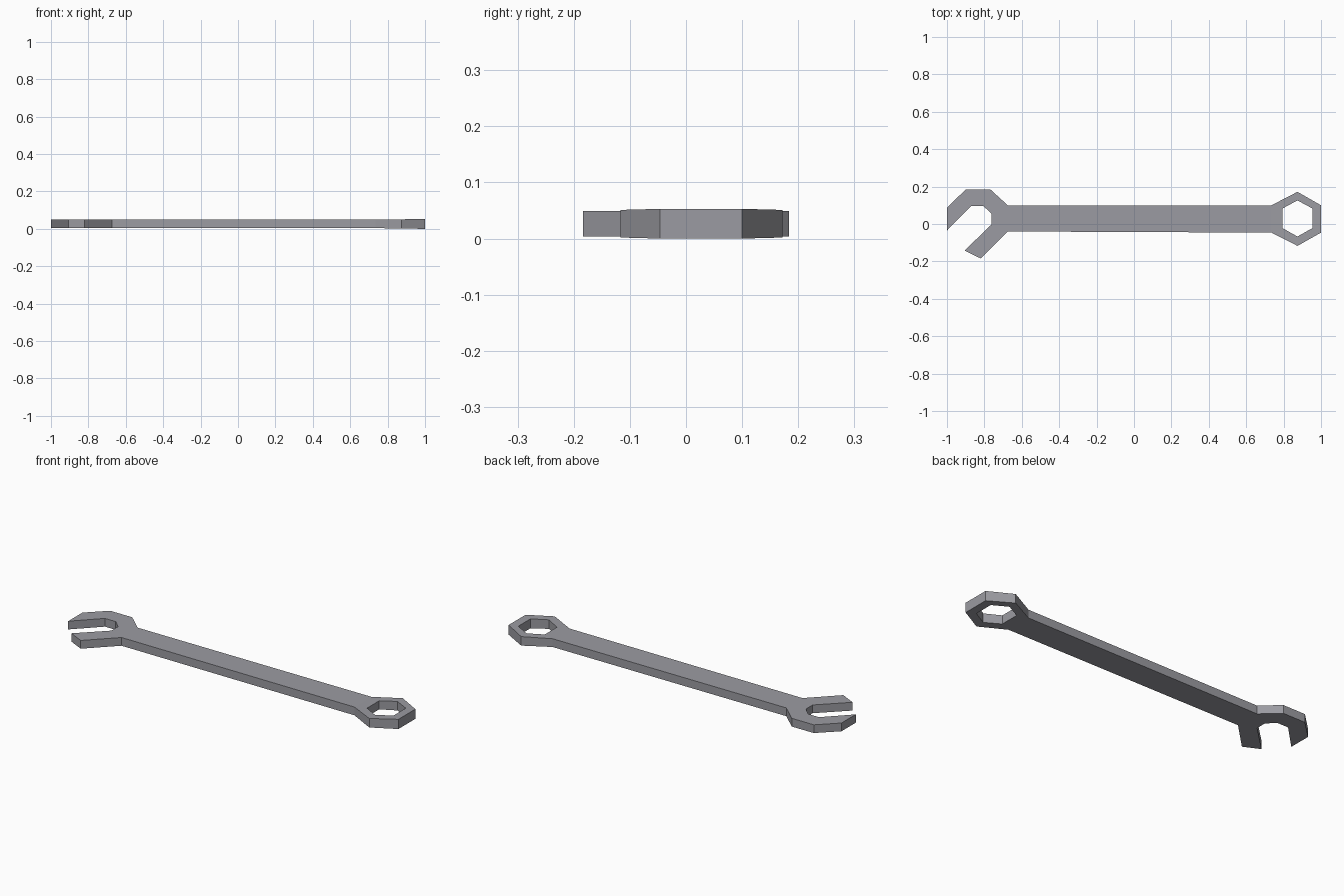
import bpy, bmesh

if "Cube" in bpy.data.objects:
    bpy.data.objects.remove(bpy.data.objects["Cube"])

steel = bpy.data.materials.new("grey steel")
steel.diffuse_color = (0.33, 0.33, 0.36, 1)
steel.use_nodes = True
steel.node_tree.nodes["Principled BSDF"].inputs["Base Color"].default_value = steel.diffuse_color

# Open jaw and handle outline, running round to the start of the ring
body = [(0.735, 0.10), (-0.675, 0.10), (-0.767, 0.184), (-0.90, 0.184),
        (-1.0, 0.088), (-1.0, -0.035), (-0.87, 0.096), (-0.805, 0.096),
        (-0.762, 0.055), (-0.762, -0.003), (-0.906, -0.142), (-0.82, -0.184),
        (-0.675, -0.04), (0.735, -0.046)]
# Ring: outer and inner hexagons
outer = [(0.735, 0.10), (0.735, -0.046), (0.874, -0.117),
         (1.0, -0.046), (1.0, 0.10), (0.874, 0.172)]
inner = [(0.794, 0.083), (0.794, -0.022), (0.874, -0.067),
         (0.954, -0.022), (0.954, 0.083), (0.874, 0.126)]

bm = bmesh.new()
cache = {}


def vert(p, side):
    # The ring thickens slightly towards its far end
    half = 0.0225 + 0.004 * max(0.0, (p[0] - 0.735) / 0.265)
    key = (p, side)
    if key not in cache:
        cache[key] = bm.verts.new((p[0], p[1], 0.0265 + side * half))
    return cache[key]


def wall(a, b):
    bm.faces.new([vert(a, -1), vert(b, -1), vert(b, 1), vert(a, 1)])


# Top and bottom faces
for side in (-1, 1):
    bm.faces.new([vert(p, side) for p in body])
    for i in range(6):
        j = (i + 1) % 6
        bm.faces.new([vert(p, side) for p in (outer[i], outer[j], inner[j], inner[i])])
# Side walls
for a, b in zip(body, body[1:]):
    wall(a, b)
for i in range(6):
    wall(inner[i], inner[(i + 1) % 6])
    if i > 0:
        wall(outer[i], outer[(i + 1) % 6])

bmesh.ops.recalc_face_normals(bm, faces=bm.faces[:])
mesh = bpy.data.meshes.new("wrench")
bm.to_mesh(mesh)
bm.free()
mesh.materials.append(steel)
wrench = bpy.data.objects.new("wrench", mesh)
bpy.context.collection.objects.link(wrench)
